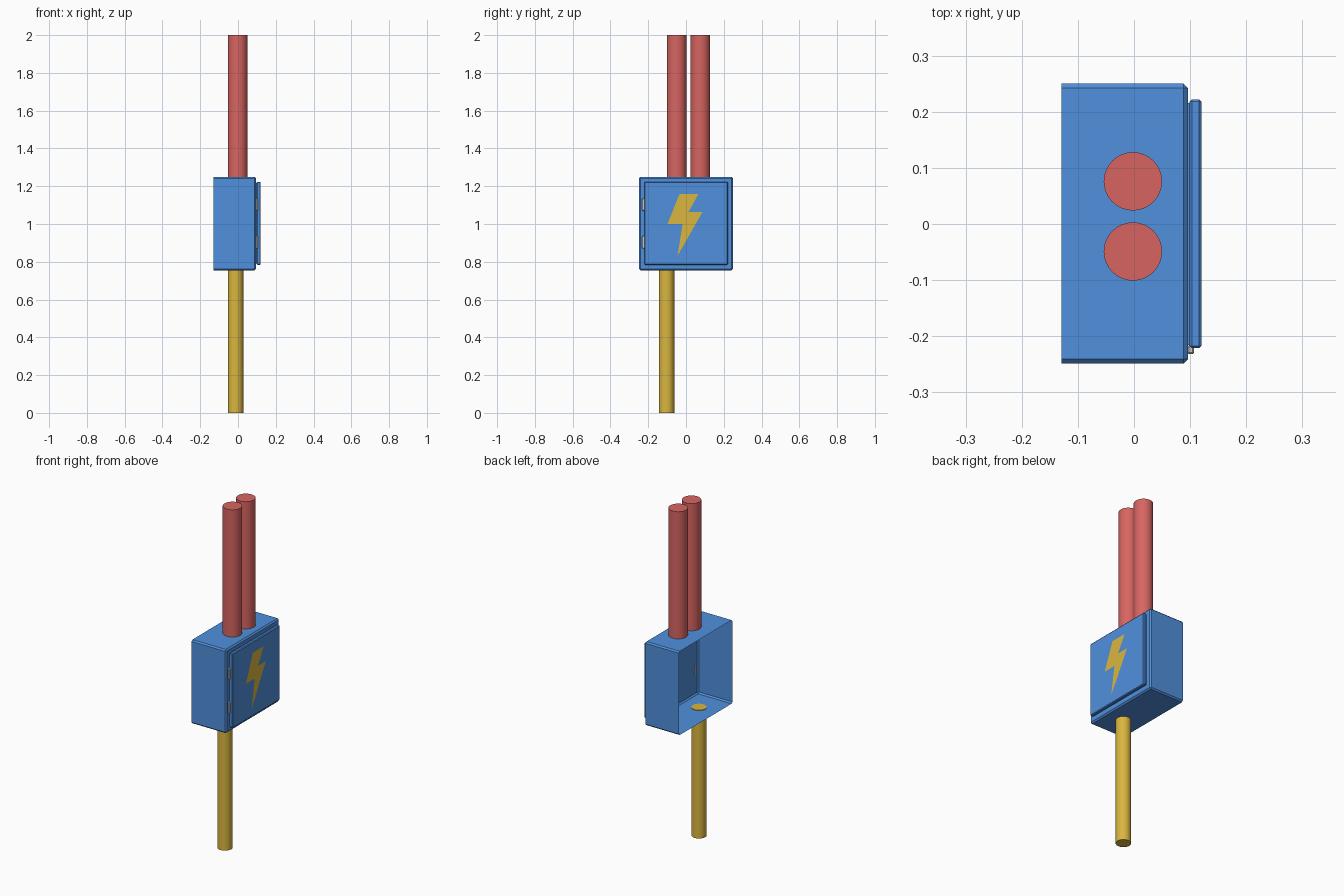
import bpy, bmesh
from mathutils import Matrix, Vector

if "Cube" in bpy.data.objects:
    bpy.data.objects.remove(bpy.data.objects["Cube"])


def material(name, color):
    m = bpy.data.materials.new(name)
    m.diffuse_color = (*color, 1)
    m.use_nodes = True
    m.node_tree.nodes["Principled BSDF"].inputs["Base Color"].default_value = m.diffuse_color
    return m


BLUE = material("blue_paint", (0.08, 0.28, 0.72))
RED = material("red_pipe", (0.68, 0.13, 0.12))
YELLOW = material("yellow_pipe", (0.70, 0.47, 0.05))


def finish(bm, name, mat=None):
    me = bpy.data.meshes.new(name)
    bm.to_mesh(me)
    bm.free()
    ob = bpy.data.objects.new(name, me)
    bpy.context.collection.objects.link(ob)
    if mat:
        me.materials.append(mat)
    return ob


def box(name, lo, hi, mat=None, bevel=0, open_back=False):
    lo, hi = Vector(lo), Vector(hi)
    bm = bmesh.new()
    bmesh.ops.create_cube(bm, size=1, matrix=Matrix.Translation((lo + hi) / 2)
                          @ Matrix.Diagonal((*(hi - lo), 1)))
    if open_back:
        back = [f for f in bm.faces if f.normal.x < -0.9]
        bmesh.ops.delete(bm, geom=back, context='FACES_ONLY')
    if bevel:
        edges = [e for e in bm.edges if not e.is_boundary]
        bmesh.ops.bevel(bm, geom=edges, offset=bevel, segments=1, profile=0.5,
                        affect='EDGES')
    return finish(bm, name, mat)


def pipe(name, x, y, z0, z1, r, mat):
    bm = bmesh.new()
    bmesh.ops.create_cone(bm, cap_ends=True, segments=32, radius1=r, radius2=r,
                          depth=z1 - z0, matrix=Matrix.Translation((x, y, (z0 + z1) / 2)))
    for f in bm.faces:
        f.smooth = abs(f.normal.z) < 0.5
    for e in bm.edges:
        e.smooth = all(f.smooth for f in e.link_faces)
    return finish(bm, name, mat)


# Housing: thin shell, open at the wall side
box("housing", (-0.129, -0.249, 0.755), (0.096, 0.25, 1.249), BLUE, 0.008, True)

# Door with a recessed seam behind it
box("door_seam", (0.095, -0.216, 0.79), (0.102, 0.216, 1.218), BLUE)
box("door", (0.099, -0.221, 0.784), (0.12, 0.222, 1.223), BLUE, 0.004)

# Hinges
for i, z in enumerate((0.903, 1.103)):
    box(f"hinge_{i + 1}", (0.095, -0.232, z - 0.033), (0.107, -0.216, z + 0.033), None, 0.003)

# Warning bolt: flat shape on the door
bolt = [(-0.034, 1.159), (0.066, 1.159), (0.013, 1.063), (0.087, 1.063),
        (-0.045, 0.831), (-0.018, 1.0), (-0.098, 1.0)]
bm = bmesh.new()
face = bm.faces.new([bm.verts.new((0.1208, y, z)) for y, z in bolt])
face.normal_update()
if face.normal.x < 0:
    face.normal_flip()
bmesh.ops.triangulate(bm, faces=bm.faces[:])
finish(bm, "warning_bolt", YELLOW)

# Conduits
for i, y in enumerate((-0.049, 0.076)):
    pipe(f"upper_pipe_{i + 1}", -0.002, y, 1.246, 2.0, 0.052, RED)
pipe("lower_pipe", -0.013, -0.103, 0.0, 0.758, 0.041, YELLOW)
